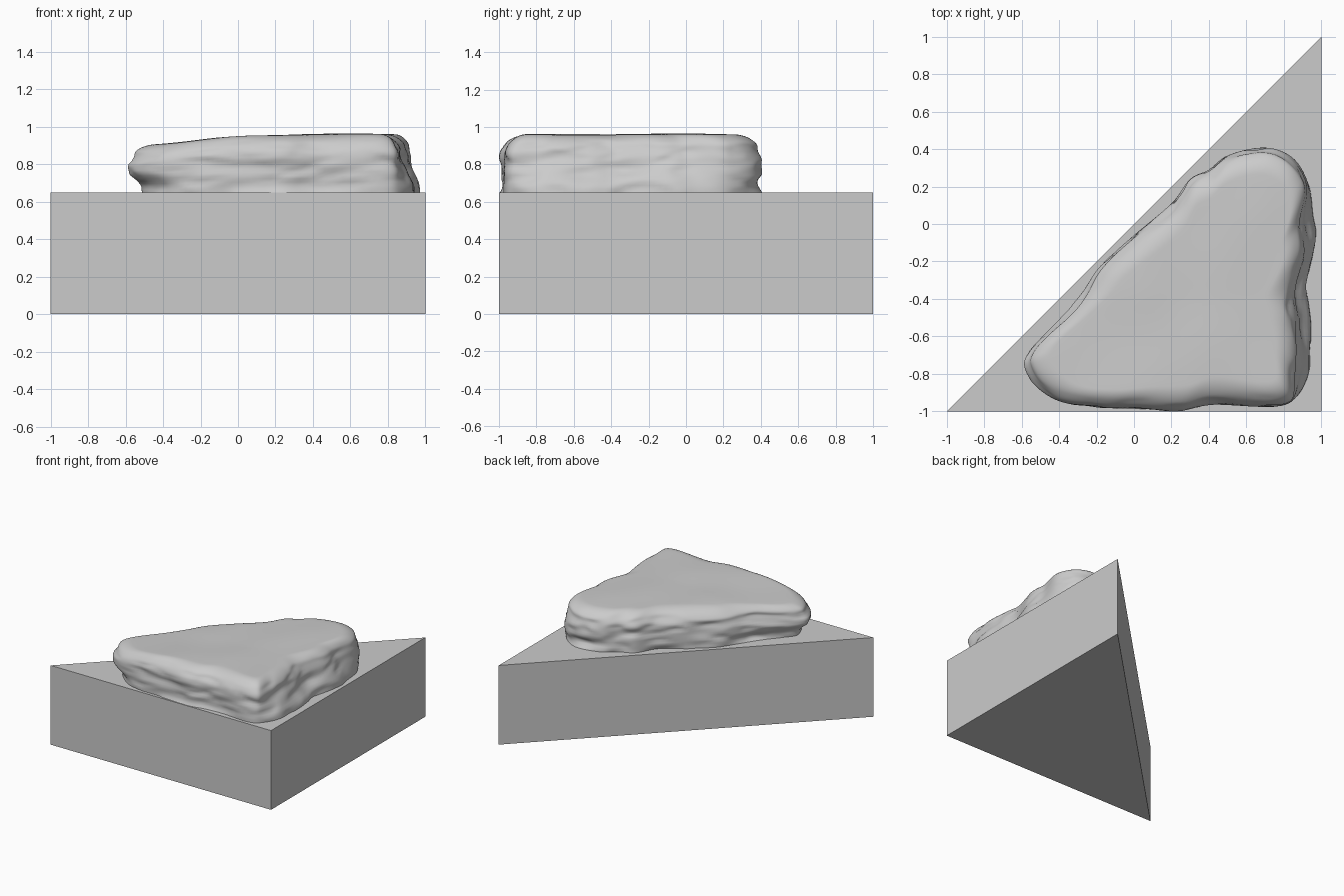
import bpy, bmesh, math
from mathutils import Vector, noise

old = bpy.data.objects.get("Cube")
if old:
    bpy.data.objects.remove(old, do_unlink=True)

stone = bpy.data.materials.new("stone grey")
stone.use_nodes = True
GREY = (0.6, 0.6, 0.6, 1)
stone.diffuse_color = GREY
stone.node_tree.nodes["Principled BSDF"].inputs["Base Color"].default_value = GREY


def make_object(name, bm):
    bmesh.ops.recalc_face_normals(bm, faces=bm.faces)
    mesh = bpy.data.meshes.new(name)
    bm.to_mesh(mesh)
    bm.free()
    mesh.materials.append(stone)
    obj = bpy.data.objects.new(name, mesh)
    bpy.context.collection.objects.link(obj)
    return obj


def smoothstep(a, b, x):
    t = max(0, min(1, (x - a) / (b - a)))
    return t * t * (3 - 2 * t)


# Triangular plinth
BASE = 0.65
bm = bmesh.new()
corners = [bm.verts.new((x, y, 0)) for x, y in ((-1, -1), (1, -1), (1, 1))]
bottom = bm.faces.new(corners)
top = bmesh.ops.extrude_face_region(bm, geom=[bottom], use_keep_orig=True)
bmesh.ops.translate(bm, vec=(0, 0, BASE),
                    verts=[v for v in top["geom"] if isinstance(v, bmesh.types.BMVert)])
make_object("plinth", bm)

# Boulder plan outline, counterclockwise from the narrow tip
outline = [Vector(p) for p in (
    (-.585, -.76), (-.53, -.86), (-.4, -.945), (-.2, -.98), (0, -.985), (.23, -1),
    (.42, -.965), (.75, -.975), (.87, -.92), (.935, -.78), (.945, -.55), (.93, -.35),
    (.975, -.1), (.955, .05), (.935, .2), (.87, .33), (.77, .395), (.65, .405),
    (.5, .365), (.4, .29), (.3, .24), (.2, .11), (0, -.06), (-.18, -.225),
    (-.28, -.37), (-.4, -.51), (-.5, -.61), (-.565, -.69))]
CENTRE = Vector((.45, -.42))
STEPS = 7


def resample(points):
    """Closed Catmull-Rom curve through the points."""
    n, out = len(points), []
    for i in range(n):
        a, b, c, d = (points[(i + k) % n] for k in (-1, 0, 1, 2))
        for s in range(STEPS):
            t = s / STEPS
            out.append(.5 * (2 * b + (c - a) * t + (2 * a - 5 * b + 4 * c - d) * t * t
                             + (3 * b - a - 3 * c + d) * t ** 3))
    return out


def top_height(x, y):
    z = .895 + .06 * smoothstep(-.65, .15, x) + .005 * smoothstep(0, .5, x)
    return z + .008 * noise.noise(Vector((x * 2.5, y * 2.5, 4)))


def inset(h, p):
    """Distance the wall steps in at height fraction h."""
    d = 0 if h < .6 else .15 * (1 - math.sqrt(max(0, 1 - ((h - .6) / .4) ** 2)))
    d += .075 * smoothstep(0, .65, h) * smoothstep(.84, .93, p.x) * smoothstep(.25, .05, p.y)
    back = smoothstep(.05, .2, p.y - p.x + .05) * smoothstep(.45, .2, p.x)
    tip = smoothstep(-.2, -.55, p.x)
    d += .07 * max(back, tip) * smoothstep(.45, .08, h)
    # weathered horizontal ledges and dents
    ledge = noise.noise(Vector((p.x * 3, p.y * 3, h * 3.5)))
    dent = noise.noise(Vector((p.x * 7, p.y * 7, h * 7 + 9)))
    fade = smoothstep(1, .75, h)
    return d + fade * (.035 * max(0, ledge) + .018 * max(0, dent)) \
        + .025 * back * fade * abs(math.sin(h * 9 + ledge * 2))


WALL, CAP = 26, 14
loop = resample(outline)
bm = bmesh.new()
rings = []
for i in range(WALL + CAP):
    ring = []
    h = math.sin(min(1, i / WALL) * math.pi / 2)
    scale = 1 - max(0, i - WALL) / CAP
    for p in loop:
        inward = (CENTRE - p).normalized()
        q = p + inward * inset(h, p)
        q = CENTRE + (q - CENTRE) * scale
        z = BASE + h * (top_height(q.x, q.y) - BASE)
        ring.append(bm.verts.new((q.x, q.y, z)))
    rings.append(ring)
for low, high in zip(rings, rings[1:]):
    for j in range(len(loop)):
        k = (j + 1) % len(loop)
        bm.faces.new((low[j], low[k], high[k], high[j]))
bm.faces.new(rings[0][::-1])
peak = bm.verts.new((*CENTRE, top_height(*CENTRE)))
for j in range(len(loop)):
    bm.faces.new((rings[-1][j], rings[-1][(j + 1) % len(loop)], peak))
boulder = make_object("boulder", bm)
bpy.context.view_layer.objects.active = boulder
boulder.select_set(True)
bpy.ops.object.shade_smooth_by_angle(angle=math.radians(60))
